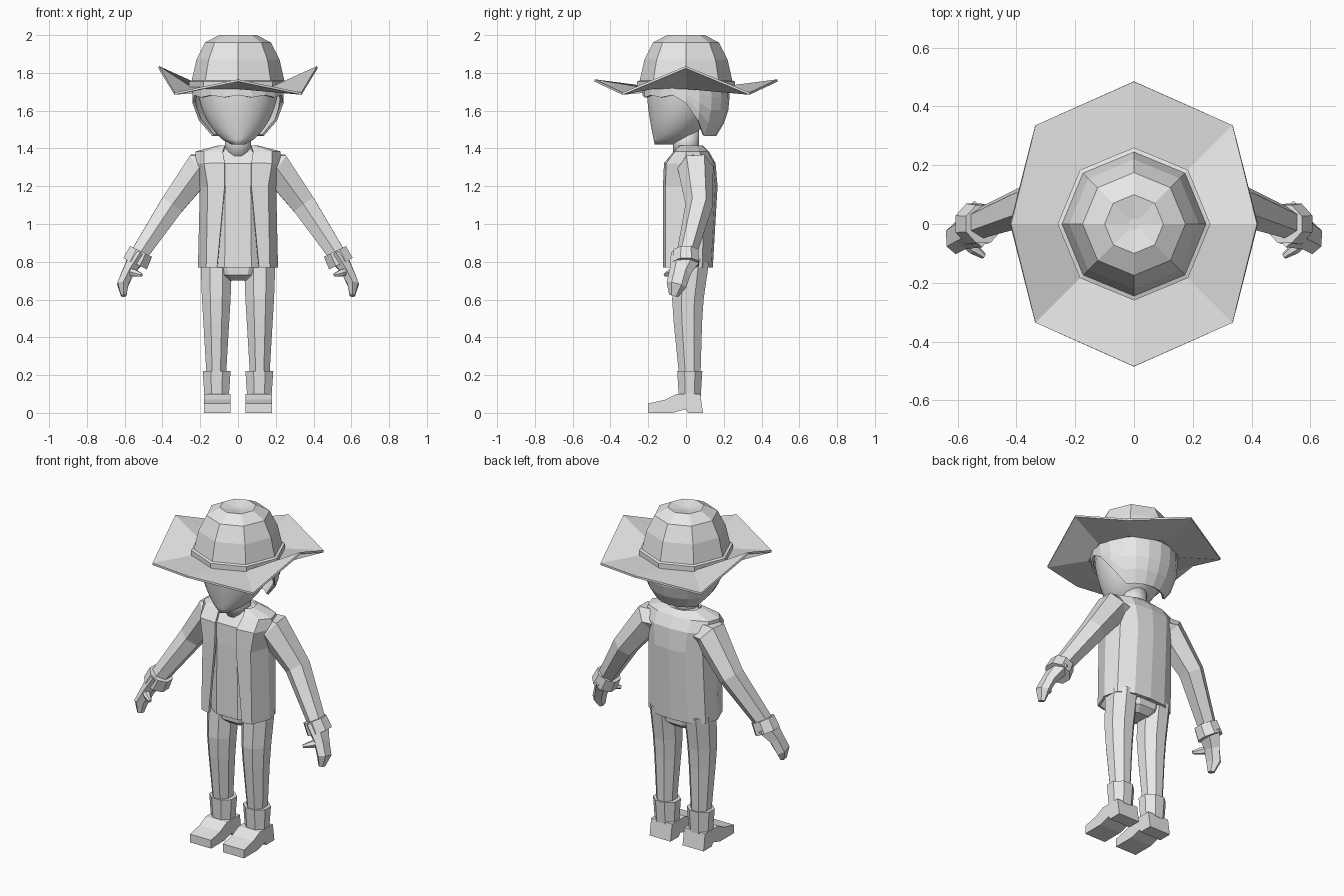
import bpy, bmesh, math
from mathutils import Vector

default_cube = bpy.data.objects.get("Cube")
if default_cube:
    bpy.data.objects.remove(default_cube, do_unlink=True)

grey = (.8, .8, .8, 1)
material = bpy.data.materials.new("plain_grey")
material.use_nodes = True
material.diffuse_color = grey
material.node_tree.nodes["Principled BSDF"].inputs["Base Color"].default_value = grey


def loft(name, rings, closed=True, caps=True, mirror=False, thickness=0, smooth=False):
    """Skin a list of equal-length point rings into one object."""
    mesh_builder = bmesh.new()
    rows = [[mesh_builder.verts.new(point) for point in ring] for ring in rings]
    count = len(rows[0])
    for lower, upper in zip(rows, rows[1:]):
        for i in range(count if closed else count - 1):
            following = (i + 1) % count
            mesh_builder.faces.new((lower[i], lower[following], upper[following], upper[i]))
    if caps:
        mesh_builder.faces.new(rows[0])
        mesh_builder.faces.new(rows[-1])
    bmesh.ops.recalc_face_normals(mesh_builder, faces=mesh_builder.faces)
    for face in mesh_builder.faces:
        face.smooth = smooth
    mesh = bpy.data.meshes.new(name)
    mesh_builder.to_mesh(mesh)
    mesh_builder.free()
    mesh.materials.append(material)
    part = bpy.data.objects.new(name, mesh)
    bpy.context.collection.objects.link(part)
    if mirror:
        part.modifiers.new("Mirror", "MIRROR").use_clip = True
    if thickness:
        shell = part.modifiers.new("Solidify", "SOLIDIFY")
        shell.thickness, shell.offset = thickness, 0


def turns(sides, offset):
    """Cosine and sine of evenly spaced angles; offset is in steps."""
    angles = [math.tau * (i + offset) / sides for i in range(sides)]
    return [(math.cos(angle), math.sin(angle)) for angle in angles]


def oval(z, width, depth, x=0, y=0, sides=8, offset=.5):
    return [(x + width * c, y + depth * s, z) for c, s in turns(sides, offset)]


def limb(name, stations, sides=6, flatness=1):
    """Mirrored tube along (x, y, z, radius) stations, square to its path."""
    centres = [Vector(station[:3]) for station in stations]
    rings = []
    for i, centre in enumerate(centres):
        radius = stations[i][-1]
        along = centres[min(i + 1, len(centres) - 1)] - centres[max(i - 1, 0)]
        across = Vector((-along.z, 0, along.x)).normalized()
        depth = along.cross(across).normalized() * flatness
        rings.append([centre + radius * (across * c + depth * s) for c, s in turns(sides, .5)])
    loft(name, rings, mirror=True)


# Hat brim: raised at the sides, dipping at the diagonals
brim_cycle = [(.42, 1.83), (.475, 1.69), (.485, 1.76), (.475, 1.69)]
brim_edge = [(c * radius, s * radius, z) for (c, s), (radius, z) in zip(turns(8, 0), brim_cycle * 2)]
loft("hat_brim", [oval(1.72, .25, .25, offset=0), brim_edge], caps=False, thickness=.012)

# Hat crown: band step, tapering wall and dented top
crown_profile = [(1.72, .26), (1.755, .26), (1.76, .245), (1.87, .22), (1.96, .175), (2, .1), (1.985, .02)]
loft("hat_crown", [oval(z, radius, radius, offset=0) for z, radius in crown_profile])

# Head: smooth egg with a forward chin
head_rings = []
head_steps = 10
for step in range(head_steps + 1):
    height = max(step, .15) / head_steps
    rise = math.sin(height * math.pi / 2)
    fullness = math.sqrt(rise)
    front = -.165 - .045 * rise
    back = -.1 + .28 * fullness
    head_rings.append(oval(1.415 + .33 * height, .215 * fullness, (back - front) / 2,
                           y=(front + back) / 2, sides=24))
loft("head", head_rings, smooth=True)
loft("neck", [oval(z, .072, .072, sides=12) for z in (1.36, 1.5)], smooth=True)


# Hair: cap with a jagged fringe, long at the back
def hair_bottom(facing_back, column):
    if facing_back > .55:
        return 1.47
    if facing_back > .25:
        return 1.55
    if facing_back > -.2:
        return 1.64
    return 1.67 + .012 * (column % 2)


hair_rings = []
for level in range(5):
    ring = []
    for column, (c, s) in enumerate(turns(20, 0)):
        top = 1.74
        z = top + (hair_bottom(s, column) - top) * level / 4
        radius = .235 - max(0, 1.66 - z) ** 2 * 2
        ring.append((radius * c, radius * s * .95, z))
    hair_rings.append(ring)
loft("hair", hair_rings, caps=False, thickness=.014)

# Torso stations: height, front opening, half width, front, back
torso = [(.77, .11, .205, -.115, .135), (1.2, .07, .195, -.115, .16), (1.32, .07, .22, -.11, .15),
         (1.38, .08, .22, -.06, .115), (1.41, .07, .1, -.03, .085)]
jacket_rings, shirt_rings = [], []
for z, opening, width, front, back in torso:
    half = [(opening, front), (width * .8, front * .9), (width, 0),
            (width * .9, back * .6), (width / 2, back * .93), (0, back)]
    jacket_rings.append([(x, y, z) for x, y in half])
    shirt_rings.append(oval(z, width * .9, (back - front) / 2, y=(front + back) / 2))
loft("open_jacket", jacket_rings, closed=False, caps=False, mirror=True, thickness=.014)
loft("shirt", shirt_rings)

# Arms, each ending in a cuff, a flat hand and a thumb
wrist = (.53, 0, .83, .052)
limb("sleeve", [(.1, .04, 1.3, .08), (.2, .05, 1.3, .095), (.35, .07, 1.1, .073), wrist])
limb("cuff", [(.513, 0, .855, .07), (.545, 0, .79, .075)], sides=8)
limb("hand", [wrist, (.58, -.03, .75, .036), (.61, -.05, .68, .034), (.605, -.065, .62, .016)], flatness=1.6)
limb("thumb", [(.59, -.04, .75, .025), (.545, -.085, .74, .02), (.51, -.11, .73, .01)])

# Trousers: hips and two tapering legs
loft("hips", [oval(.7, .08, .06, y=.02), oval(.73, .13, .1, y=.02), oval(.85, .2, .11, y=.02)])
leg_profile = [(.8, .03, .09), (.6, .01, .082), (.48, .01, .074), (.2, .02, .056)]
loft("leg", [oval(z, radius, radius * 1.1, x=.115, y=y) for z, y, radius in leg_profile], mirror=True)

# Boots: flared shaft and a foot with a raised heel arch
loft("boot_shaft", [oval(z, radius, radius * .9, x=.113, y=.02) for z, radius in ((.09, .07), (.222, .08))],
     mirror=True)
foot_outline = [(-.2, 0), (-.2, .05), (-.11, .07), (-.05, .1), (.075, .1),
                (.09, 0), (.01, 0), (0, .02), (-.07, 0)]
loft("boot_foot", [[(x, y, z) for y, z in foot_outline] for x in (.04, .18)], mirror=True)
